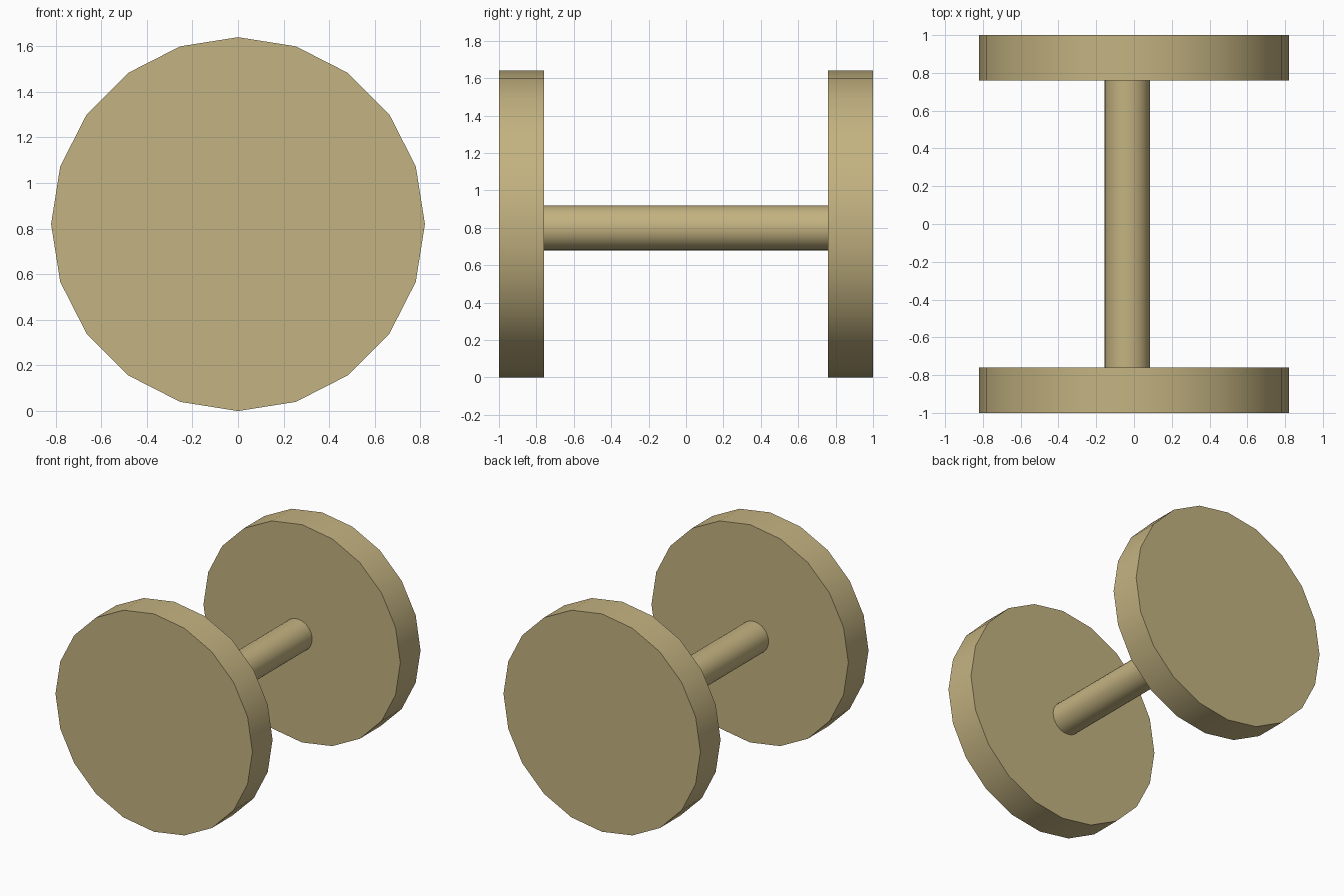
import bpy
from math import radians, pi

if "Cube" in bpy.data.objects:
    bpy.data.objects.remove(bpy.data.objects["Cube"])

WHEEL_R, WHEEL_W = 0.82, 0.24
AXLE_R = 0.12

tan = bpy.data.materials.new("tan")
tan.diffuse_color = (0.55, 0.45, 0.22, 1.0)
tan.use_nodes = True
tan.node_tree.nodes["Principled BSDF"].inputs["Base Color"].default_value = tan.diffuse_color


def disc(name, radius, depth, sides, location):
    """Cylinder lying along y, with one corner straight up."""
    bpy.ops.mesh.primitive_cylinder_add(
        vertices=sides, radius=radius, depth=depth,
        location=location, rotation=(pi / 2, 0, 0))
    obj = bpy.context.object
    obj.name = name
    obj.data.materials.append(tan)
    bpy.ops.object.shade_smooth_by_angle(angle=radians(30))
    return obj


# Two twenty-sided wheels
for name, side in (("front_wheel", -1), ("back_wheel", 1)):
    disc(name, WHEEL_R, WHEEL_W, 20, (0, side * (1 - WHEEL_W / 2), WHEEL_R))

# Axle, slightly off centre, ending at the inner wheel faces
disc("axle", AXLE_R, 2 * (1 - WHEEL_W), 32, (-0.035, 0, 0.80))
